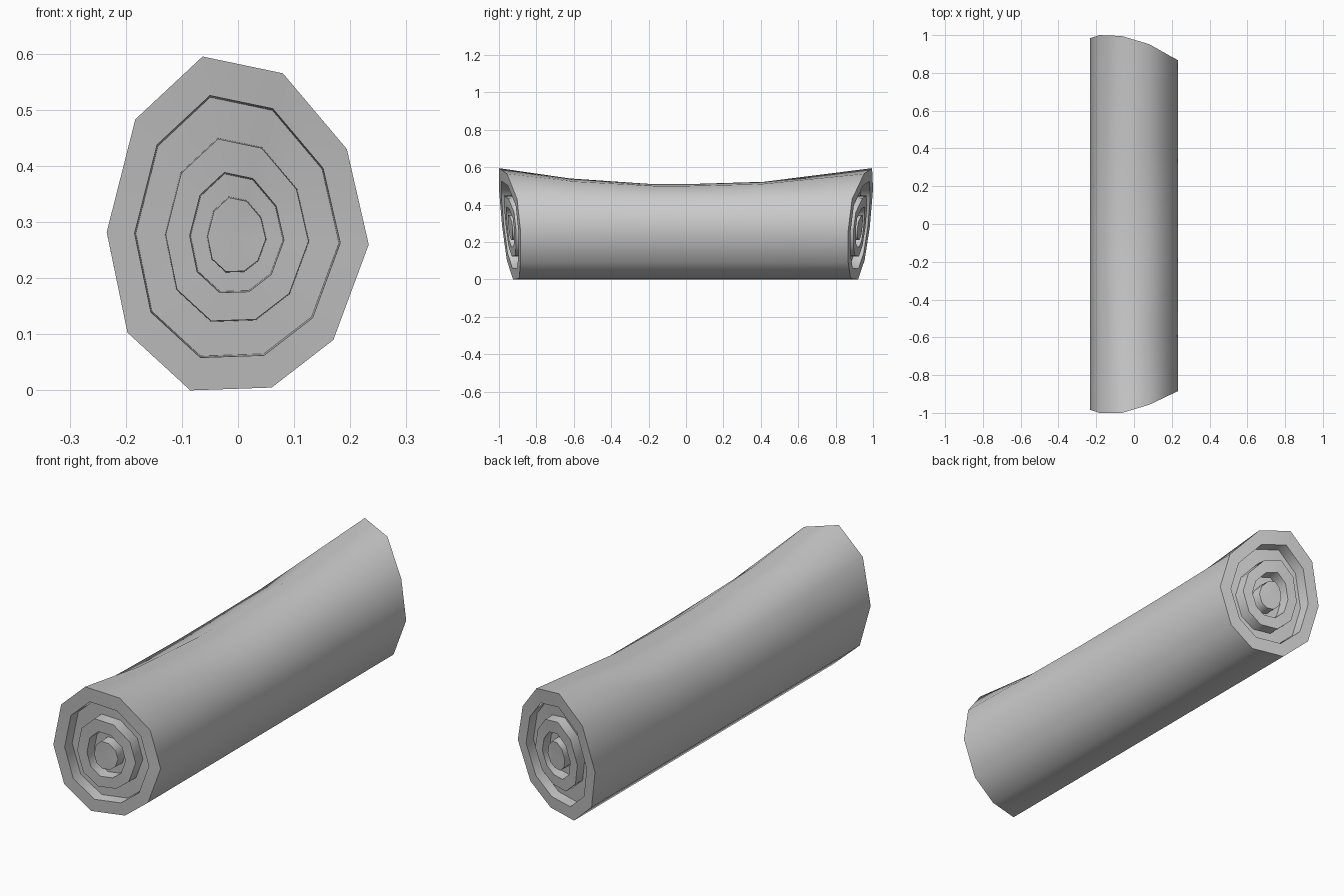
import bpy, bmesh

if "Cube" in bpy.data.objects:
    bpy.data.objects.remove(bpy.data.objects["Cube"])

# Ten-sided end outline: x, z, front end y, back end y
OUTLINE = [
    (-0.063, 0.595, -1.000, 0.995), (0.080, 0.565, -0.957, 0.952),
    (0.194, 0.430, -0.903, 0.888), (0.233, 0.260, -0.885, 0.867),
    (0.170, 0.090, -0.885, 0.867), (0.060, 0.005, -0.892, 0.880),
    (-0.085, 0.000, -0.925, 0.920), (-0.197, 0.103, -0.958, 0.955),
    (-0.234, 0.282, -0.983, 0.983), (-0.183, 0.483, -1.000, 1.000),
]
CX, CZ = -0.003, 0.272
# Lengthwise stations (0 front, 1 back) and how far the top sags there
STATIONS = [(0, 0), (0.19, 0.055), (0.41, 0.085), (0.51, 0.085), (0.71, 0.073), (1, 0)]
# End cap steps: ring scale, depth below the rim plane
GROOVE = 0.05
STEPS = [(0.785, 0), (0.775, GROOVE), (0.55, GROOVE), (0.545, 0),
         (0.36, 0), (0.352, GROOVE), (0.227, GROOVE), (0.222, 0)]

bm = bmesh.new()


def bridge(a, b):
    n = len(a)
    for i in range(n):
        j = (i + 1) % n
        bm.faces.new((a[i], a[j], b[j], b[i]))


# Rolled body, sagging along the top
loops = []
for t, sag in STATIONS:
    loop = []
    for x, z, y0, y1 in OUTLINE:
        drop = sag * (max(0, z - 0.25) / 0.345) ** 3
        loop.append(bm.verts.new((x, y0 + (y1 - y0) * t, z - drop)))
    loops.append(loop)
for a, b in zip(loops, loops[1:]):
    bridge(a, b)

# Grooved ends that follow the slanted rims
for rim, inward in ((loops[0], 1), (loops[-1], -1)):
    cy = sum(v.co.y for v in rim) / len(rim)
    prev = rim
    for s, depth in STEPS:
        ring = [bm.verts.new((CX + (v.co.x - CX) * s,
                              cy + (v.co.y - cy) * s + inward * depth,
                              CZ + (v.co.z - CZ) * s)) for v in rim]
        bridge(prev, ring)
        prev = ring
    hub = bm.verts.new((CX, cy, CZ))
    for i in range(len(prev)):
        bm.faces.new((prev[i], prev[(i + 1) % len(prev)], hub))

bmesh.ops.recalc_face_normals(bm, faces=bm.faces[:])
mesh = bpy.data.meshes.new("rolled_bolster")
bm.to_mesh(mesh)
bm.free()
obj = bpy.data.objects.new("rolled_bolster", mesh)
bpy.context.collection.objects.link(obj)
bpy.context.view_layer.objects.active = obj
obj.select_set(True)
bpy.ops.object.shade_smooth_by_angle(angle=1.0)
